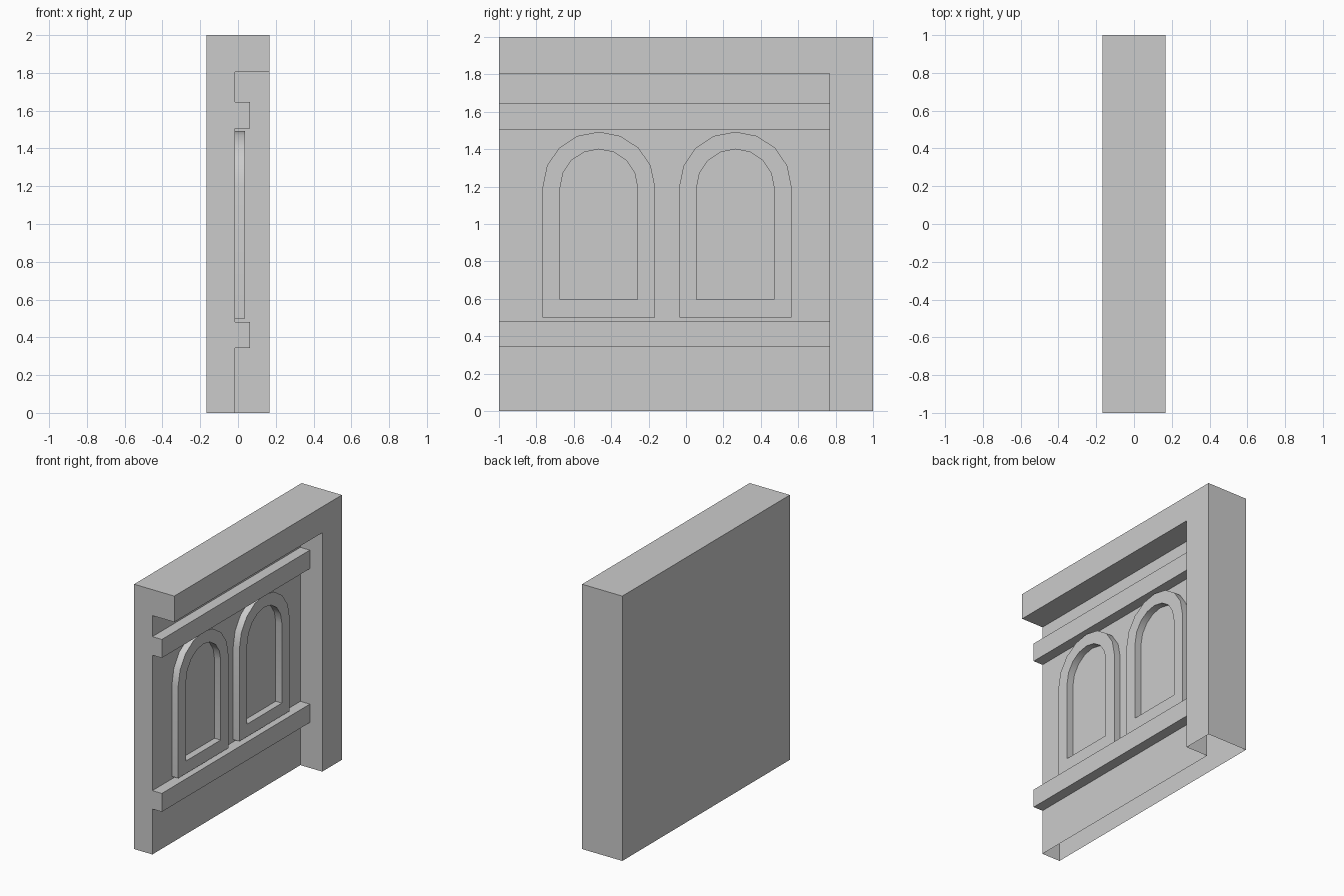
import bpy, bmesh, math

if "Cube" in bpy.data.objects:
    bpy.data.objects.remove(bpy.data.objects["Cube"])

B = 0.168      # half thickness
F = -0.015     # recessed wall plane
R = 0.064      # rail front plane
A = 0.037      # arch trim front plane
POST = 0.766   # inner side of the post


def finish(name, bm, smooth=False):
    bmesh.ops.remove_doubles(bm, verts=bm.verts, dist=1e-5)
    bmesh.ops.recalc_face_normals(bm, faces=bm.faces)
    mesh = bpy.data.meshes.new(name)
    bm.to_mesh(mesh)
    bm.free()
    ob = bpy.data.objects.new(name, mesh)
    bpy.context.collection.objects.link(ob)
    if smooth:
        bpy.ops.object.select_all(action='DESELECT')
        ob.select_set(True)
        bpy.context.view_layer.objects.active = ob
        bpy.ops.object.shade_smooth_by_angle(angle=math.radians(30))
    return ob


def ring(bm, profile, y):
    return [bm.verts.new((x, y, z)) for x, z in profile]


def bridge(bm, a, b, closed=False):
    n = len(a)
    for i in range(n if closed else n - 1):
        j = (i + 1) % n
        bm.faces.new((a[i], a[j], b[j], b[i]))


# wall: stepped section with header and two rails, bottom left open
section = [(-B, 0), (-B, 2), (B, 2), (B, 1.804), (F, 1.804), (F, 1.645),
           (R, 1.645), (R, 1.505), (F, 1.505), (F, 0.482), (R, 0.482),
           (R, 0.343), (F, 0.343), (F, 0)]
bm = bmesh.new()
near, far = ring(bm, section, -1), ring(bm, section, POST)
bridge(bm, near, far)
bm.faces.new(near)

# post: inner reveal, shell and end face
bm.faces.new(far[3:] + ring(bm, [(B, 0)], POST))
block = [(-B, 0), (-B, 2), (B, 2), (B, 1.804), (B, 0)]
inner, outer = ring(bm, block, POST), ring(bm, block, 1)
bridge(bm, inner, outer)
bm.faces.new(outer)
finish("wall_panel", bm)


# arched window trims standing on the wall
def arch(bm, x, cy, half, bottom, spring, rise, segments=8):
    pts = [(cy - half, bottom)]
    for i in range(segments + 1):
        t = math.pi * (1 - i / segments)
        pts.append((cy + half * math.cos(t), spring + rise * math.sin(t)))
    pts.append((cy + half, bottom))
    return [bm.verts.new((x, y, z)) for y, z in pts]


for i, cy in enumerate((-0.466, 0.264)):
    bm = bmesh.new()
    big, small = (0.3, 0.5, 1.2, 0.293), (0.207, 0.595, 1.195, 0.205)
    loops = [arch(bm, F, cy, *big), arch(bm, A, cy, *big),
             arch(bm, A, cy, *small), arch(bm, F, cy, *small)]
    for a, b in zip(loops, loops[1:]):
        bridge(bm, a, b, closed=True)
    finish(f"window_trim_{i + 1}", bm, smooth=True)
